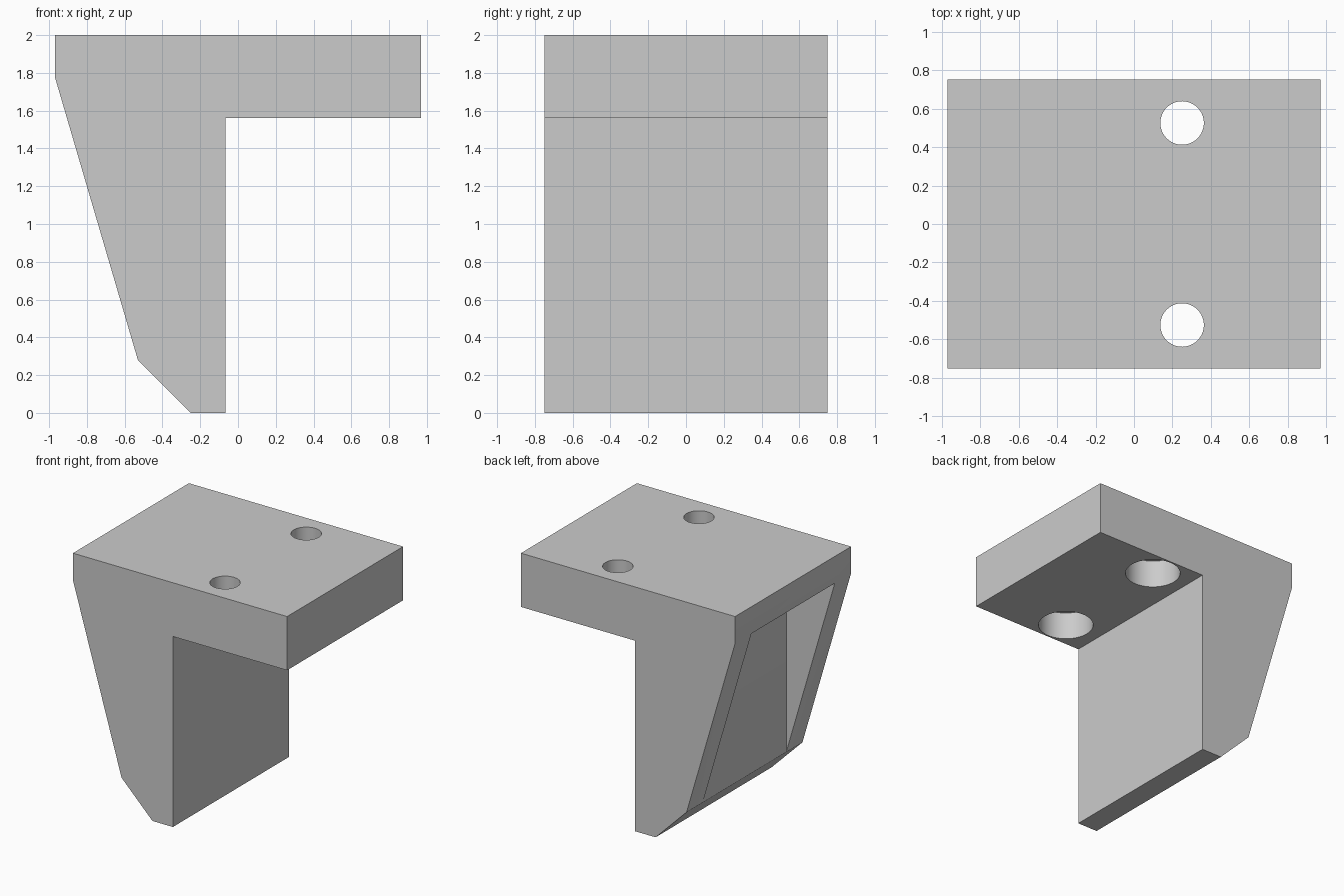
import bpy, bmesh

cube = bpy.data.objects.get("Cube")
if cube:
    bpy.data.objects.remove(cube, do_unlink=True)

grey = bpy.data.materials.new("plain grey")
grey.use_nodes = True
grey.diffuse_color = (0.6, 0.6, 0.6, 1)
grey.node_tree.nodes["Principled BSDF"].inputs["Base Color"].default_value = (0.6, 0.6, 0.6, 1)

HALF_DEPTH = 0.75


def prism(name, profile, half_depth):
    """Extrude an x-z outline evenly along y."""
    bm = bmesh.new()
    face = bm.faces.new([bm.verts.new((x, -half_depth, z)) for x, z in profile])
    moved = bmesh.ops.extrude_face_region(bm, geom=[face])["geom"]
    bmesh.ops.translate(bm, vec=(0, 2 * half_depth, 0),
                        verts=[v for v in moved if isinstance(v, bmesh.types.BMVert)])
    bmesh.ops.recalc_face_normals(bm, faces=bm.faces)
    mesh = bpy.data.meshes.new(name)
    bm.to_mesh(mesh)
    bm.free()
    obj = bpy.data.objects.new(name, mesh)
    bpy.context.collection.objects.link(obj)
    mesh.materials.append(grey)
    return obj


def drill(name, radius, y, bottom, top):
    """Vertical round cutter."""
    bpy.ops.mesh.primitive_cylinder_add(vertices=64, radius=radius, depth=top - bottom,
                                        location=(0.25, y, (top + bottom) / 2))
    obj = bpy.context.object
    obj.name = name
    obj.data.materials.append(grey)
    return obj


# Bracket body: thick top plate with a tapering leg
bracket = prism("bracket", [(-0.97, 2), (0.97, 2), (0.97, 1.56), (-0.065, 1.56),
                            (-0.065, 0), (-0.25, 0), (-0.53, 0.28), (-0.97, 1.78)], HALF_DEPTH)

# Wedge pocket in the sloping side, between two side ribs
cutters = [prism("pocket_cutter", [(-0.533, 0.28), (-0.533, 1.78),
                                   (-1.2, 1.78), (-1.2, 0.28)], 0.54)]

# Two screw holes, widened from below
for y in (-0.525, 0.525):
    cutters.append(drill("hole_cutter", 0.113, y, 1.4, 2.1))
    cutters.append(drill("counterbore_cutter", 0.212, y, 1.4, 1.79))

for cutter in cutters:
    cutter.hide_render = True
    mod = bracket.modifiers.new(cutter.name, "BOOLEAN")
    mod.operation = "DIFFERENCE"
    mod.solver = "EXACT"
    mod.object = cutter

bpy.ops.object.select_all(action="DESELECT")
bracket.select_set(True)
bpy.context.view_layer.objects.active = bracket
for mod in list(bracket.modifiers):
    bpy.ops.object.modifier_apply(modifier=mod.name)
for cutter in cutters:
    bpy.data.objects.remove(cutter, do_unlink=True)

# Smooth hole walls, crisp edges elsewhere
bpy.ops.object.shade_smooth_by_angle(angle=0.5)
